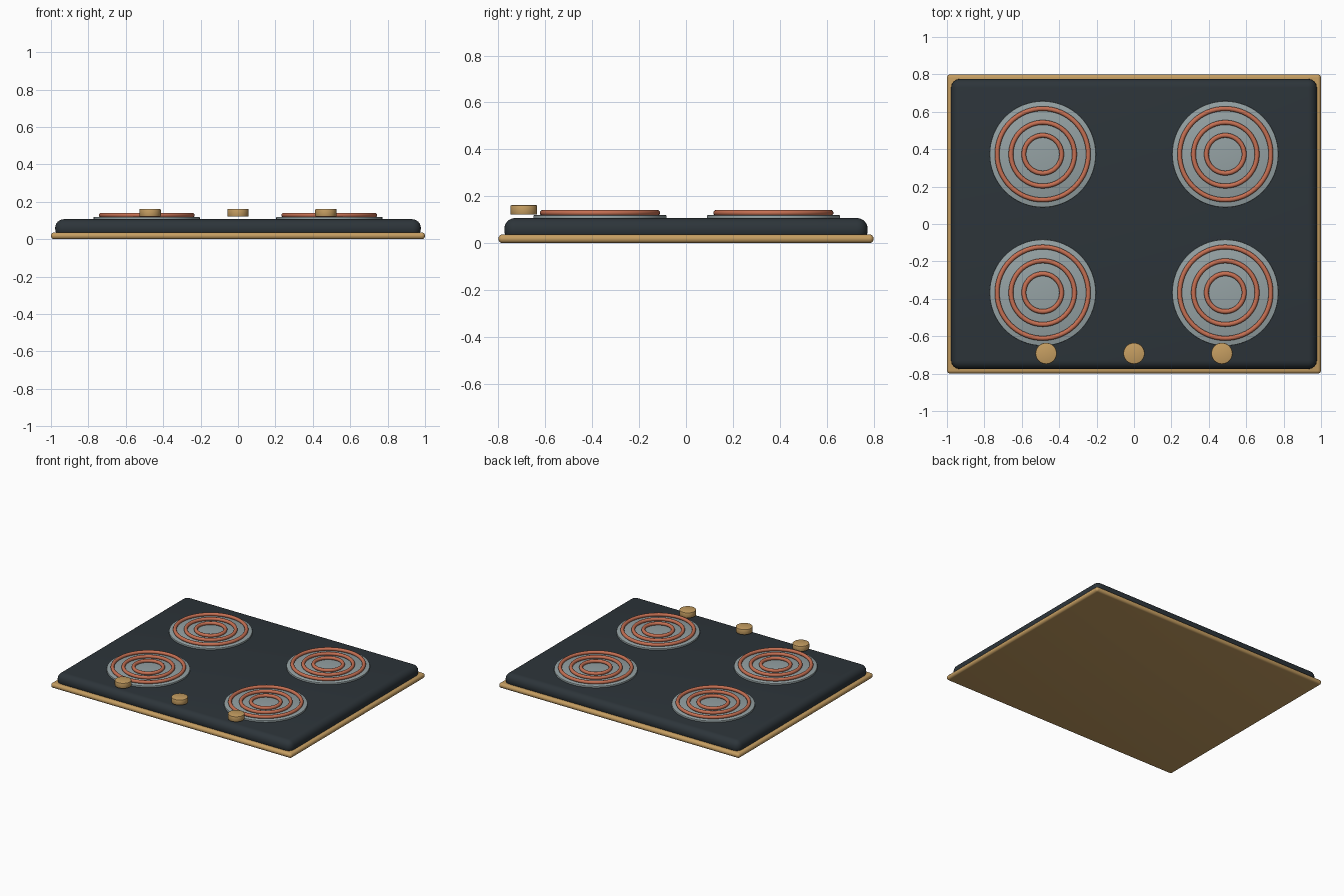
import bpy
import math

if "Cube" in bpy.data.objects:
    bpy.data.objects.remove(bpy.data.objects["Cube"])


def material(name, rgb):
    m = bpy.data.materials.new(name)
    m.diffuse_color = (*rgb, 1.0)
    m.use_nodes = True
    m.node_tree.nodes["Principled BSDF"].inputs["Base Color"].default_value = m.diffuse_color
    return m


GOLD = material("brushed gold", (0.56, 0.34, 0.12))
DARK = material("dark slate enamel", (0.026, 0.035, 0.042))
GREY = material("pan grey", (0.30, 0.36, 0.37))
COPPER = material("copper coil", (0.56, 0.16, 0.085))


def finish(name, mat, bevel=0.0, segments=4):
    """Name, colour, bevel and shade the active object."""
    ob = bpy.context.object
    ob.name = name
    ob.data.materials.append(mat)
    bpy.ops.object.transform_apply(location=False, rotation=False, scale=True)
    if bevel:
        mod = ob.modifiers.new("rounded edges", "BEVEL")
        mod.width = bevel
        mod.segments = segments
        mod.limit_method = 'ANGLE'
        bpy.ops.object.modifier_apply(modifier=mod.name)
    bpy.ops.object.shade_smooth_by_angle(angle=math.radians(35))
    return ob


def slab(name, mat, sx, sy, z0, z1, bevel, segments):
    bpy.ops.mesh.primitive_cube_add(size=1, location=(0, 0, (z0 + z1) / 2))
    bpy.context.object.scale = (sx, sy, z1 - z0)
    return finish(name, mat, bevel, segments)


def disc(name, mat, x, y, r, z0, z1, bevel, sides):
    bpy.ops.mesh.primitive_cylinder_add(vertices=sides, radius=r, depth=z1 - z0,
                                        location=(x, y, (z0 + z1) / 2))
    return finish(name, mat, bevel, 2)


# Trim tray and enamel cooktop
slab("base_trim", GOLD, 2.0, 1.6, 0.0, 0.037, 0.018, 5)
slab("cooktop_body", DARK, 1.955, 1.55, 0.008, 0.107, 0.046, 6)

# Four burners: drip pan with three concentric coils
for row, y in (("front", -0.367), ("back", 0.373)):
    for side, x in (("left", -0.488), ("right", 0.488)):
        tag = f"{row}_{side}"
        disc(f"drip_pan_{tag}", GREY, x, y, 0.284, 0.100, 0.119, 0.003, 64)
        for i, r in enumerate((0.101, 0.170, 0.244)):
            bpy.ops.mesh.primitive_torus_add(
                major_radius=r, minor_radius=0.0125, major_segments=64,
                minor_segments=12, location=(x, y, 0.129))
            finish(f"coil_{tag}_{i + 1}", COPPER)

# Control knobs along the front
for side, x in (("left", -0.47), ("middle", 0.0), ("right", 0.47)):
    disc(f"knob_{side}", GOLD, x, -0.692, 0.057, 0.121, 0.162, 0.005, 32)
